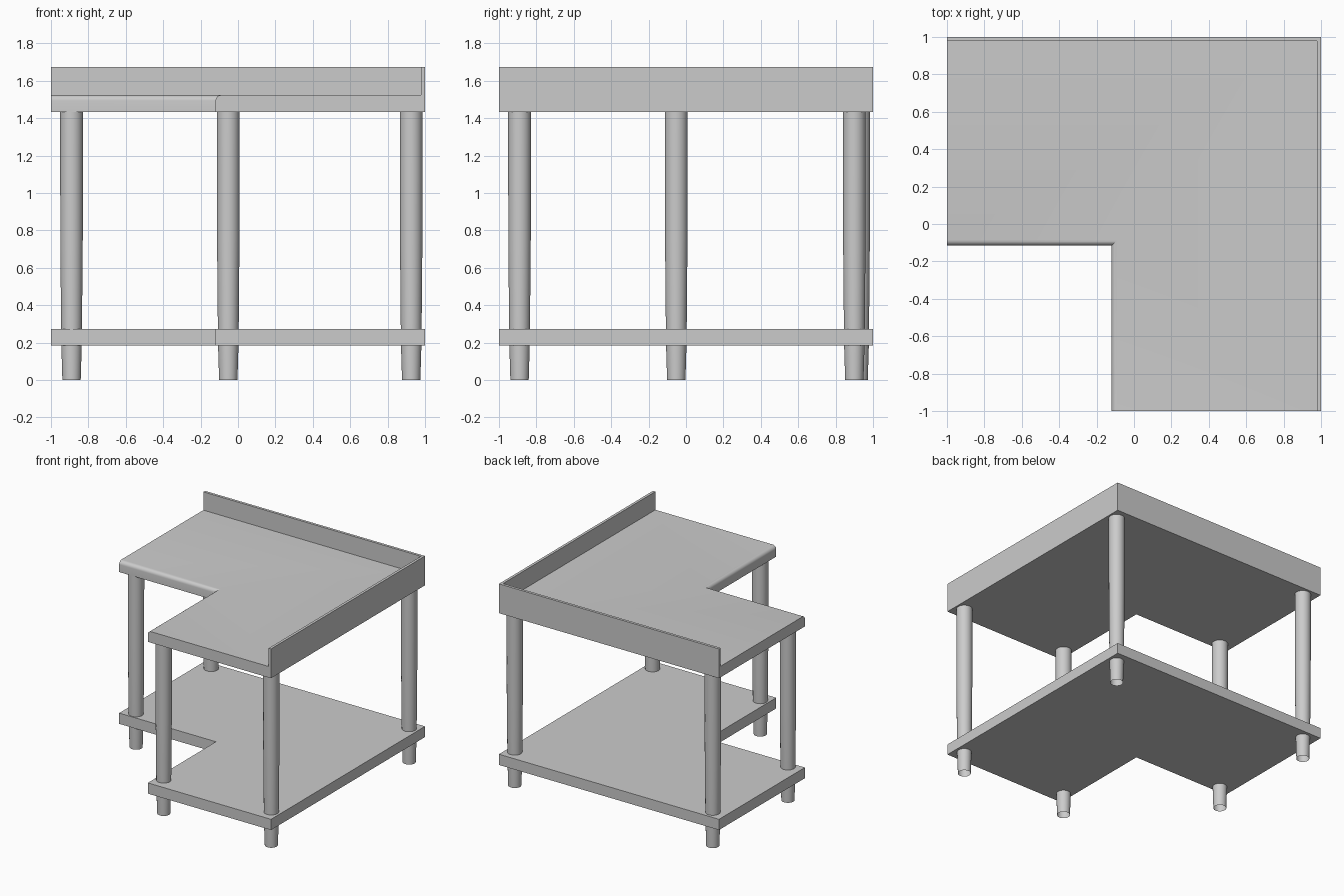
import bpy
import bmesh

old = bpy.data.objects.get("Cube")
if old:
    bpy.data.objects.remove(old, do_unlink=True)

# Single brushed steel colour
steel = bpy.data.materials.new("steel_grey")
steel.use_nodes = True
colour = (0.6, 0.6, 0.6, 1)
steel.diffuse_color = colour
steel.node_tree.nodes["Principled BSDF"].inputs["Base Color"].default_value = colour

INNER_X, INNER_Y = -0.12, -0.115   # inside corner of the L
WALL = 0.022                       # splash thickness
L_SHAPE = [(-1, 1), (-1, INNER_Y), (INNER_X, INNER_Y),
           (INNER_X, -1), (1, -1), (1, 1)]


def finish(bm, name, smooth=False):
    mesh = bpy.data.meshes.new(name)
    bmesh.ops.recalc_face_normals(bm, faces=bm.faces)
    bm.to_mesh(mesh)
    bm.free()
    mesh.materials.append(steel)
    obj = bpy.data.objects.new(name, mesh)
    bpy.context.collection.objects.link(obj)
    if smooth:
        bpy.ops.object.select_all(action="DESELECT")
        obj.select_set(True)
        bpy.context.view_layer.objects.active = obj
        bpy.ops.object.shade_smooth_by_angle()
    return obj


def prism(outline, bottom, top):
    bm = bmesh.new()
    face = bm.faces.new([bm.verts.new((x, y, bottom)) for x, y in outline])
    moved = bmesh.ops.extrude_face_region(bm, geom=[face], use_keep_orig=True)
    for v in moved["geom"]:
        if isinstance(v, bmesh.types.BMVert):
            v.co.z = top
    return bm


# Lower shelf
finish(prism(L_SHAPE, 0.185, 0.273), "lower_shelf")

# Worktop with rolled inner edges
TOP = 1.523
bm = prism(L_SHAPE, 1.432, TOP)


def on_inner_edge(edge):
    a, b = (v.co for v in edge.verts)
    if min(a.z, b.z) < TOP - 0.001:
        return False
    return any(abs(a[i] - c) < 0.001 and abs(b[i] - c) < 0.001
               for i, c in ((0, INNER_X), (1, INNER_Y)))


bmesh.ops.bevel(bm, geom=[e for e in bm.edges if on_inner_edge(e)],
                offset=0.03, segments=6, profile=0.5, affect="EDGES")
finish(bm, "worktop", smooth=True)

# Raised splash along the back and left sides
inside = 1 - WALL
finish(prism([(-1, 1), (-1, inside), (inside, inside),
              (inside, -1), (1, -1), (1, 1)], TOP, 1.673), "splash_guard")

# Legs: open tubes that narrow towards the foot
LEG_RINGS = [(0, 0.049), (0.2, 0.055), (0.75, 0.06), (1.432, 0.061)]
LEGS = {
    "left_front_leg": (0.926, -0.89),
    "left_back_leg": (0.926, 0.9),
    "right_back_leg": (-0.89, 0.923),
    "right_front_leg": (-0.89, -0.052),
    "middle_front_leg": (-0.052, -0.89),
}
for name, (x, y) in LEGS.items():
    bm = bmesh.new()
    rings = []
    for z, radius in LEG_RINGS:
        ring = bmesh.ops.create_circle(bm, segments=32, radius=radius)["verts"]
        bmesh.ops.translate(bm, verts=ring, vec=(x, y, z))
        rings.append(ring)
    for low, high in zip(rings, rings[1:]):
        for i in range(len(low)):
            bm.faces.new((low[i - 1], low[i], high[i], high[i - 1]))
    finish(bm, name, smooth=True)
